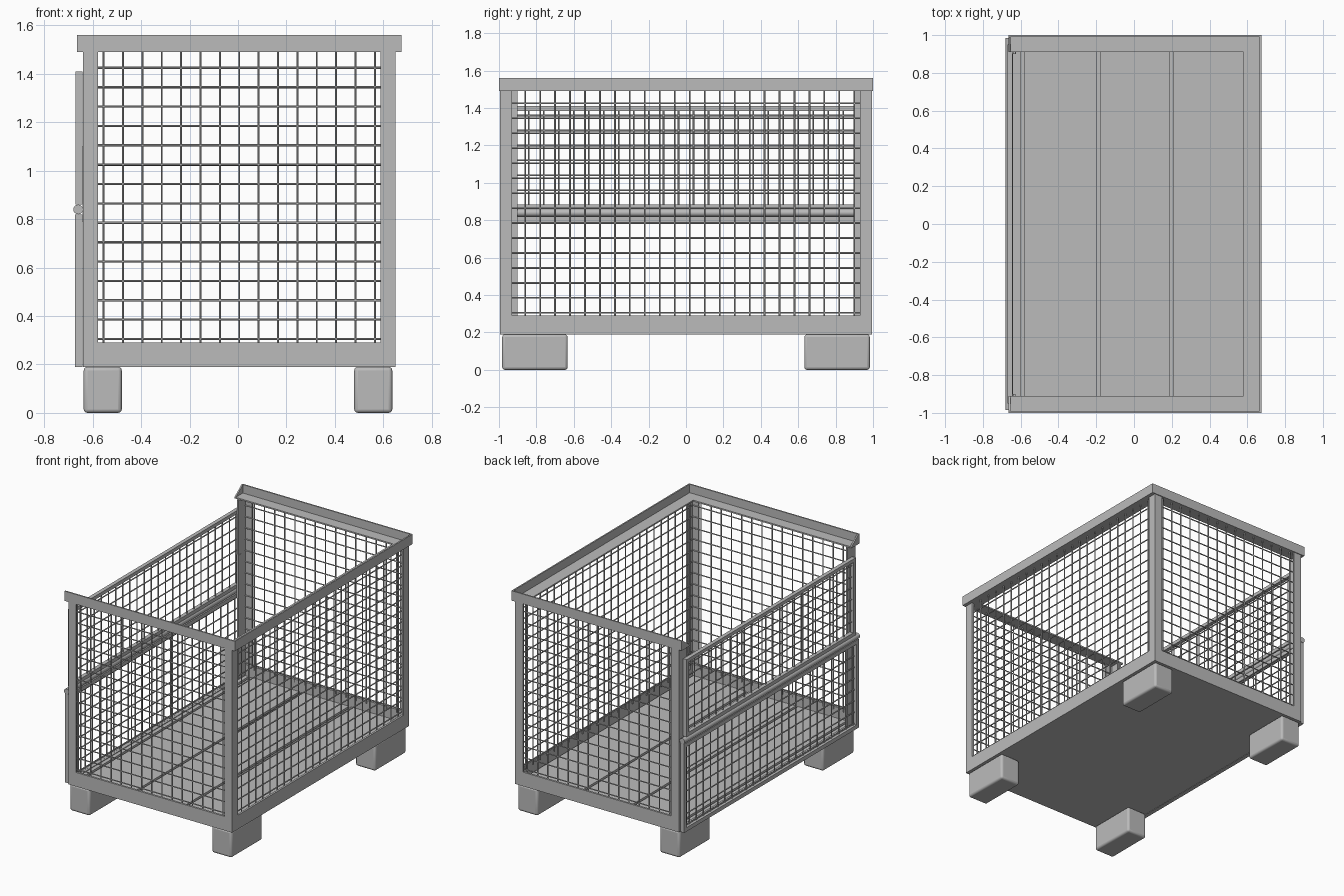
import bpy, bmesh
from mathutils import Vector, Matrix

cube = bpy.data.objects.get("Cube")
if cube:
    bpy.data.objects.remove(cube, do_unlink=True)

steel = bpy.data.materials.new("galvanised_grey")
steel.use_nodes = True
GREY = (0.5, 0.5, 0.5, 1)
steel.diffuse_color = GREY
steel.node_tree.nodes["Principled BSDF"].inputs["Base Color"].default_value = GREY


def finish(name, bm):
    mesh = bpy.data.meshes.new(name)
    bmesh.ops.recalc_face_normals(bm, faces=bm.faces)
    bm.to_mesh(mesh)
    bm.free()
    mesh.materials.append(steel)
    obj = bpy.data.objects.new(name, mesh)
    bpy.context.collection.objects.link(obj)
    return obj


def add_box(bm, x, y, z):
    """Box between pairs of limits."""
    size = Matrix.Diagonal((x[1] - x[0], y[1] - y[0], z[1] - z[0], 1))
    centre = Vector((sum(x) / 2, sum(y) / 2, sum(z) / 2))
    return bmesh.ops.create_cube(bm, size=1, matrix=Matrix.Translation(centre) @ size)


def boxes(name, *limits):
    bm = bmesh.new()
    for lim in limits:
        add_box(bm, *lim)
    return finish(name, bm)


def add_rod(bm, a, b, radius, sides):
    a, b = Vector(a), Vector(b)
    turn = (b - a).to_track_quat('Z', 'Y').to_matrix().to_4x4()
    bmesh.ops.create_cone(bm, cap_ends=True, segments=sides, radius1=radius, radius2=radius,
                          depth=(b - a).length, matrix=Matrix.Translation((a + b) / 2) @ turn)


def steps(start, end, pitch=0.08):
    return [start + i * pitch for i in range(int((end - start) / pitch + 0.001) + 1)]


def wire_panel(name, place, u_lim, z_lim, u_start, z_start):
    """Square wire mesh; place(u, z) gives the point in space."""
    bm = bmesh.new()
    for u in steps(u_start, u_lim[1]):
        add_rod(bm, place(u, z_lim[0]), place(u, z_lim[1]), 0.0045, 6)
    for z in steps(z_start, z_lim[1]):
        add_rod(bm, place(u_lim[0], z), place(u_lim[1], z), 0.0045, 6)
    return finish(name, bm)


def frame(name, x, y, z, bar):
    """Rectangular gate frame lying in the yz plane."""
    return boxes(name,
                 (x, y, (z[0], z[0] + bar)), (x, y, (z[1] - bar, z[1])),
                 (x, (y[0], y[0] + bar), (z[0] + bar, z[1] - bar)),
                 (x, (y[1] - bar, y[1]), (z[0] + bar, z[1] - bar)))


def span(a, b, sign):
    return (a, b) if sign > 0 else (-b, -a)


BASE, SILL, RIM, TOP = 0.19, 0.29, 1.49, 1.56

# Feet with softened edges
for sx, side in ((1, "left"), (-1, "right")):
    for sy, end in ((1, "back"), (-1, "front")):
        foot = boxes(f"foot_{end}_{side}",
                     (span(0.48, 0.637, sx), span(0.633, 0.983, sy), (0, BASE)))
        bevel = foot.modifiers.new("soft_edges", 'BEVEL')
        bevel.width = 0.015
        bevel.segments = 3
        bpy.context.view_layer.objects.active = foot
        foot.select_set(True)
        bpy.ops.object.shade_smooth_by_angle()
        foot.select_set(False)

# Base plate and floor planks
boxes("base_plate", ((-0.64, 0.65), (-0.99, 0.99), (BASE, 0.2)))
edges = [-0.635, -0.59, -0.19, 0.2, 0.635]
boxes("floor_planks", *[((a + 0.009, b - 0.009), (-0.975, 0.975), (0.2, 0.215))
                        for a, b in zip(edges, edges[1:])])

# Bottom frame, low on the gate side
boxes("bottom_frame",
      ((-0.64, 0.65), (-0.994, -0.98), (BASE, SILL)),
      ((-0.64, 0.65), (0.98, 0.994), (BASE, SILL)),
      ((0.636, 0.65), (-0.98, 0.98), (BASE, SILL)),
      ((-0.64, -0.626), (-0.98, 0.98), (BASE, 0.22)))

# Angle-section corner posts
for sx, side in ((1, "left"), (-1, "right")):
    outer = 0.65 if sx > 0 else 0.64
    inner = 0.93 if sx > 0 else 0.9
    for sy, end in ((1, "back"), (-1, "front")):
        boxes(f"post_{end}_{side}",
              (span(outer - 0.062, outer, sx), span(0.982, 0.994, sy), (SILL, RIM)),
              (span(outer - 0.012, outer, sx), span(inner, 0.982, sy), (0.22, RIM)))

# Angle-section rim, open on the gate side
T = 0.01
for sy, end in ((1, "back"), (-1, "front")):
    boxes(f"rim_{end}",
          ((-0.665, 0.675), span(1 - T, 1, sy), (RIM, TOP)),
          ((-0.665, 0.675), span(0.91, 1 - T, sy), (RIM, RIM + T)))
    # Triangular plate closing the open end
    bm = bmesh.new()
    tri = [bm.verts.new((-0.665, sy * y, z)) for y, z in
           ((0.91, RIM + T), (1 - T, RIM + T), (1 - T, TOP))]
    face = bm.faces.new(tri)
    out = bmesh.ops.extrude_face_region(bm, geom=[face])
    bmesh.ops.translate(bm, vec=(T, 0, 0),
                        verts=[v for v in out["geom"] if isinstance(v, bmesh.types.BMVert)])
    finish(f"rim_end_{end}", bm)
boxes("rim_left",
      ((0.675 - T, 0.675), (-0.99, 0.99), (RIM, TOP)),
      ((0.58, 0.675 - T), (-0.91, 0.91), (RIM, RIM + T)))

# Fixed wire walls
for sy, end in ((1, "back"), (-1, "front")):
    wire_panel(f"wire_wall_{end}", lambda u, z, s=sy: (u, s * 0.976, z),
               (-0.625, 0.632), (SILL - 0.02, RIM), -0.555, 0.305)
wire_panel("wire_wall_left", lambda u, z: (0.63, u, z),
           (-0.97, 0.97), (SILL - 0.02, RIM), -0.94, 0.305)

# Folding gate in two halves
frame("lower_gate_frame", (-0.673, -0.643), (-0.982, 0.982), (BASE, 0.82), 0.028)
wire_panel("lower_gate_wire", lambda u, z: (-0.655, u, z),
           (-0.97, 0.97), (0.2, 0.81), -0.94, 0.225)
frame("upper_gate_frame", (-0.671, -0.643), (-0.95, 0.95), (0.86, 1.41), 0.025)
wire_panel("upper_gate_wire", lambda u, z: (-0.655, u, z),
           (-0.94, 0.94), (0.87, 1.4), -0.92, 0.96)

# Hinge tube between the halves
bm = bmesh.new()
add_rod(bm, (-0.66, -0.985, 0.84), (-0.66, 0.985, 0.84), 0.02, 16)
hinge = finish("gate_hinge_tube", bm)
bpy.context.view_layer.objects.active = hinge
hinge.select_set(True)
bpy.ops.object.shade_smooth_by_angle()
hinge.select_set(False)

# Latch bar on the back end of the gate
boxes("gate_latch", ((-0.643, -0.625), (0.9, 0.93), (0.79, 1.1)))
